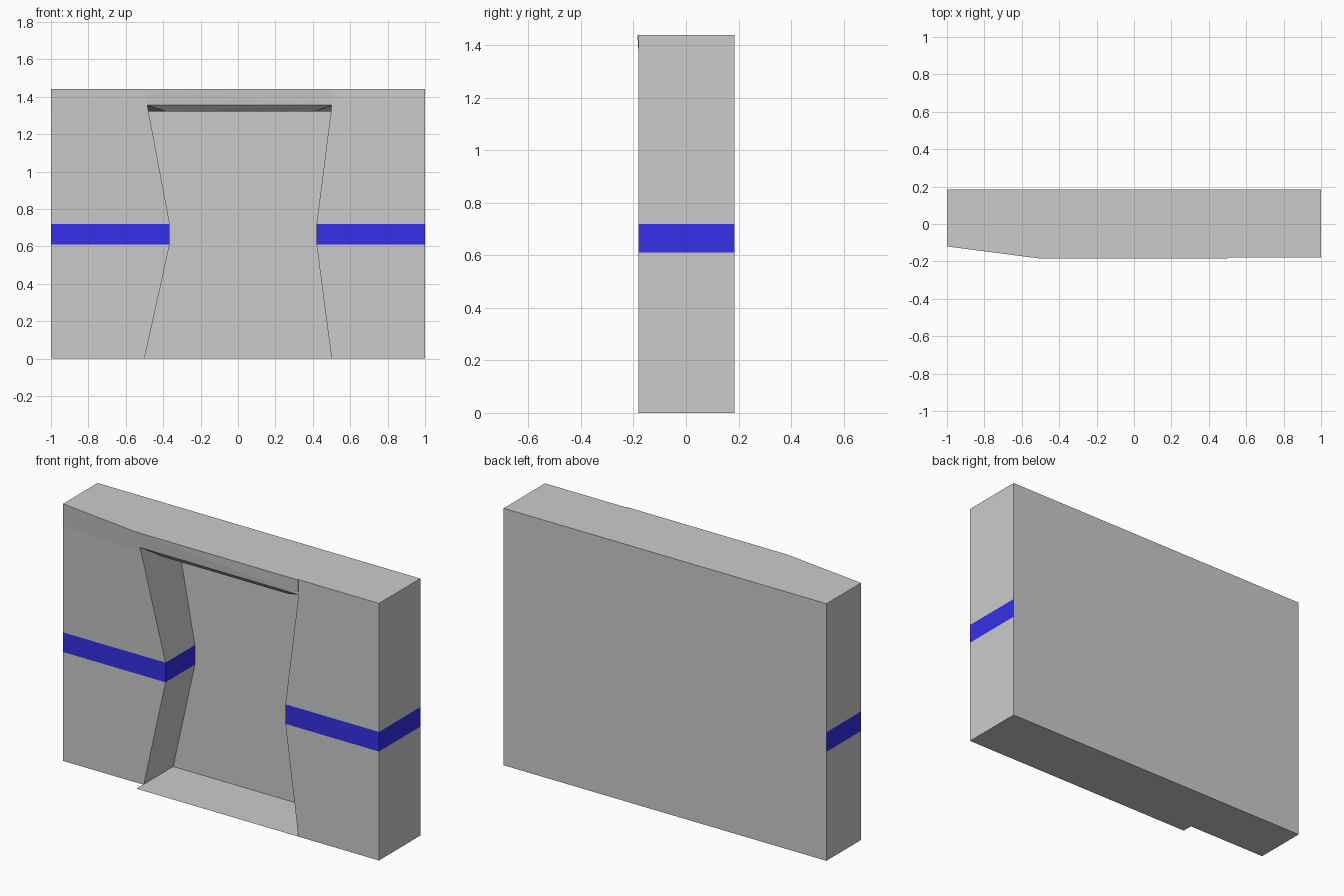
import bpy, bmesh

if "Cube" in bpy.data.objects:
    bpy.data.objects.remove(bpy.data.objects["Cube"])


def material(name, rgb):
    m = bpy.data.materials.new(name)
    m.diffuse_color = (*rgb, 1)
    m.use_nodes = True
    m.node_tree.nodes["Principled BSDF"].inputs["Base Color"].default_value = m.diffuse_color
    return m


def finish(name, bm, mats=()):
    me = bpy.data.meshes.new(name)
    bm.to_mesh(me)
    bm.free()
    for m in mats:
        me.materials.append(m)
    ob = bpy.data.objects.new(name, me)
    bpy.context.collection.objects.link(ob)
    return ob


grey = material("wall_grey", (0.8, 0.8, 0.8))
blue = material("stripe_blue", (0.035, 0.03, 0.8))
seam = material("seam_grey", (0.62, 0.59, 0.62))

BACK, PANEL, FRONT, LEFT = 0.185, 0.14, -0.18, -0.12

# Levels: z, opening left x, opening right x, left pillar inner front y, seam left, seam right
levels = [
    (0.00, -0.50, 0.50, LEFT, 0.005, 0.035),
    (0.61, -0.365, 0.42, LEFT, 0.000, 0.027),
    (0.66, -0.365, 0.42, LEFT, 0.000, 0.025),
    (0.72, -0.365, 0.42, LEFT, -0.035, 0.000),
    (1.32, -0.478, 0.497, -0.172, -0.035, 0.000),
    (1.355, -0.485, 0.50, -0.176, -0.035, 0.000),
    (1.44, -0.50, 0.50, -0.185, -0.035, 0.000),
]

# Wall body: one U-shaped plan lofted through the levels
bm = bmesh.new()
rings = []
for z, xl, xr, yl, s0, s1 in levels:
    plan = [(-1, BACK), (-1, LEFT), (xl, yl), (xl, PANEL), (s0, PANEL),
            (s1, PANEL), (xr, PANEL), (xr, FRONT), (1, FRONT), (1, BACK)]
    rings.append([bm.verts.new((x, y, z)) for x, y in plan])
for k in range(len(rings) - 1):
    a, b = rings[k], rings[k + 1]
    for i in range(9):
        f = bm.faces.new((a[i], a[i + 1], b[i + 1], b[i]))
        if i == 4:
            f.material_index = 2
        elif k in (1, 2) and i not in (3, 5):
            f.material_index = 1

# Plain back
lo, hi = rings[0], rings[-1]
bm.faces.new([r[9] for r in rings] + [r[0] for r in reversed(rings)])

# Top cap, reaching out over the lintel
step = bm.verts.new((0.5, -0.185, 1.44))
bm.faces.new((hi[0], hi[1], hi[2], step, hi[7], hi[8], hi[9]))

# Underside with the seam running through the threshold
corner, f0, f1 = [bm.verts.new((x, FRONT, 0)) for x in (-0.5, 0.005, 0.035)]
bm.faces.new([lo[9], lo[8], lo[7], f1, lo[5], lo[4], f0, corner, lo[2], lo[1], lo[0]])
bm.faces.new((lo[4], lo[5], f1, f0)).material_index = 2

# Threshold upper surface
xs = (-0.5, 0.005, 0.035, 0.5)
for i in range(3):
    f = bm.faces.new([bm.verts.new((x, y, 0.003)) for x, y in
                      ((xs[i], FRONT), (xs[i + 1], FRONT), (xs[i + 1], PANEL), (xs[i], PANEL))])
    f.material_index = 2 if i == 1 else 0
finish("doorway_wall", bm, (grey, blue, seam))

# Lintel with a sloping lower lip
bm = bmesh.new()
for p in [(-0.485, -0.176, 1.355), (0.5, FRONT, 1.355),
          (0.5, -0.185, 1.44), (-0.5, -0.185, 1.44),
          (-0.38, -0.14, 1.32), (0.41, -0.14, 1.32),
          (-0.478, PANEL, 1.32), (0.497, PANEL, 1.32),
          (-0.5, PANEL, 1.44), (0.5, PANEL, 1.44)]:
    bm.verts.new(p)
bmesh.ops.convex_hull(bm, input=bm.verts[:])
bmesh.ops.recalc_face_normals(bm, faces=bm.faces[:])
# the wall already supplies the top
bmesh.ops.delete(bm, geom=[f for f in bm.faces if f.normal.z > 0.9], context='FACES')
finish("lintel", bm)
